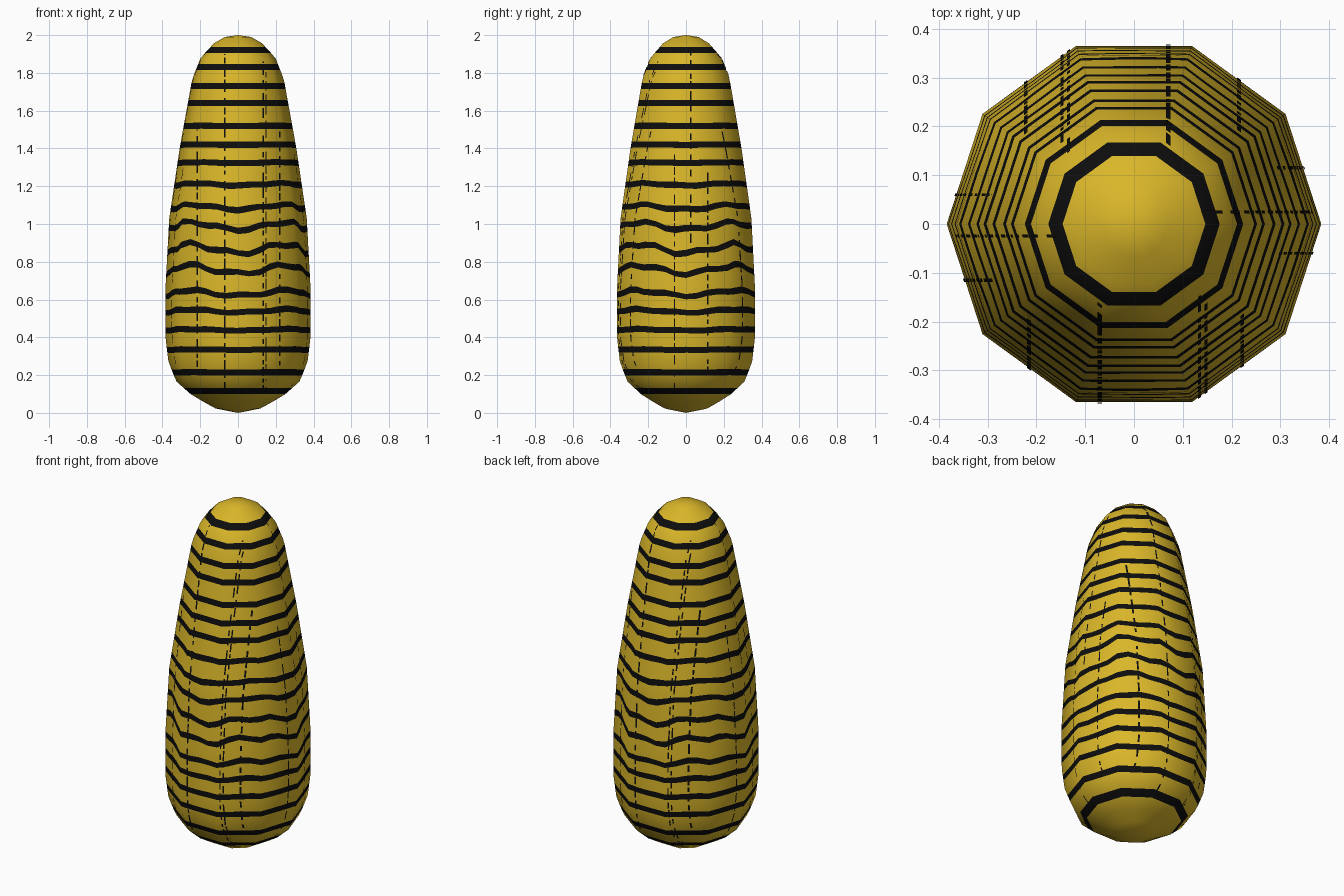
import bpy, bmesh, math, random
from mathutils import Vector

if "Cube" in bpy.data.objects:
    bpy.data.objects.remove(bpy.data.objects["Cube"])

random.seed(4)
PI = math.pi
SIDES, SUB = 10, 4
COLS = SIDES * SUB
APO = math.cos(PI / SIDES)

# Silhouette of the body: (height, corner radius)
PROFILE = [(0.0, 0.0), (0.023, 0.118), (0.09, 0.24), (0.167, 0.327), (0.27, 0.368),
           (0.40, 0.384), (0.66, 0.384), (1.03, 0.364), (1.40, 0.309), (1.765, 0.243),
           (1.88, 0.198), (1.957, 0.127), (1.99, 0.07), (2.0, 0.0)]
# Heights of the dark rings
STRIPES = [0.115, 0.215, 0.335, 0.44, 0.54, 0.635, 0.76, 0.87, 0.99, 1.09,
           1.21, 1.325, 1.42, 1.52, 1.64, 1.73, 1.83, 1.92]
HALF = 0.016


def material(name, rgb):
    m = bpy.data.materials.new(name)
    m.diffuse_color = (*rgb, 1)
    m.use_nodes = True
    m.node_tree.nodes["Principled BSDF"].inputs["Base Color"].default_value = m.diffuse_color
    return m


yellow = material("golden yellow", (0.70, 0.47, 0.022))
black = material("black", (0.004, 0.004, 0.004))


def radius(z):
    for (z0, r0), (z1, r1) in zip(PROFILE, PROFILE[1:]):
        if z <= z1:
            return r0 + (r1 - r0) * (z - z0) / (z1 - z0)
    return 0.0


def slope(z):
    a, b = max(z - 0.06, 0.0), min(z + 0.06, 2.0)
    return (radius(b) - radius(a)) / (b - a)


def normal(theta, z):
    if z < 0.001 or z > 1.999:
        return Vector((0, 0, -1 if z < 1 else 1))
    return Vector((math.cos(theta), math.sin(theta), -slope(z))).normalized()


def wave(theta, z):
    # Rings ripple most around the middle of the body
    amp = 0.024 * math.exp(-((z - 0.85) / 0.3) ** 2)
    return -amp * (math.cos(4 * theta) + 0.45 * math.cos(10 * theta + 9 * z))


def build(name, bm, mats, normals=None):
    me = bpy.data.meshes.new(name)
    for f in bm.faces:
        f.smooth = True
    bm.to_mesh(me)
    bm.free()
    for m in mats:
        me.materials.append(m)
    if normals:
        me.normals_split_custom_set_from_vertices(normals)
    ob = bpy.data.objects.new(name, me)
    bpy.context.collection.objects.link(ob)
    return ob


# Ten-sided body, with the rings cut in as black rows of faces
rows = [0.023, 0.06]
dark = set()
for i, s in enumerate(STRIPES):
    if i:
        rows.append((STRIPES[i - 1] + s) / 2)
    dark.add(len(rows))
    rows += [s - HALF, s + HALF]
rows += [1.957, 1.99]

bm = bmesh.new()
norms = []


def add(theta, z):
    side = 2 * PI / SIDES
    local = (theta % side) - side / 2
    r = radius(z) * APO / math.cos(local)
    norms.append(normal(theta, z))
    return bm.verts.new((r * math.cos(theta), r * math.sin(theta), z))


# Columns are offset a hair so the corner angle is stable under modulo
angles = [2 * PI * k / COLS + 1e-7 for k in range(COLS)]
grid = [[add(t, z + wave(t, z)) for t in angles] for z in rows]
bottom, top = add(0, 0.0), add(0, 2.0)
for i in range(len(rows) - 1):
    for k in range(COLS):
        n = (k + 1) % COLS
        f = bm.faces.new((grid[i][k], grid[i][n], grid[i + 1][n], grid[i + 1][k]))
        f.material_index = 1 if i in dark else 0
for k in range(COLS):
    n = (k + 1) % COLS
    bm.faces.new((bottom, grid[0][n], grid[0][k]))
    bm.faces.new((top, grid[-1][k], grid[-1][n]))
build("body", bm, [yellow, black], norms)


# Thin broken upright lines, each at a constant offset across one side
def depth(u, z):
    a = radius(z) * APO
    best = 9.0
    for k in range(SIDES):
        t = 2 * PI * (k + 0.5) / SIDES
        yield_y = -math.sin(t)
        if yield_y > 0.01:
            best = min(best, (a - math.cos(t) * u) / yield_y)
    return best


def depth_side(u, z):
    a = radius(z) * APO
    return min((a - math.sin(t) * u) / math.cos(t)
               for t in (2 * PI * (k + 0.5) / SIDES for k in range(SIDES))
               if math.cos(t) > 0.01)


def line(bm, u, z0, z1, width, side, turn):
    def point(v, z):
        if side:
            p = Vector((depth_side(v, z) + 0.003, v, z))
        else:
            p = Vector((v, -depth(v, z) - 0.003, z))
        return Vector((p.x * turn, p.y * turn, z))
    z = z0
    while z < z1:
        length = random.uniform(0.02, 0.06)
        a, b = u - width / 2, u + width / 2
        e = min(z + length, z1)
        bm.faces.new([bm.verts.new(point(*q)) for q in ((a, z), (b, z), (b, e), (a, e))])
        z += length + random.uniform(0.01, 0.035)


# (offset, from height, to height, width)
FRONT = [(-0.215, 0.2, 1.5, 0.008), (-0.07, 0.12, 1.9, 0.009), (0.134, 0.12, 1.86, 0.006),
         (0.148, 0.12, 1.84, 0.006), (0.222, 0.25, 1.5, 0.008)]
SIDE = [(-0.06, 0.12, 1.4, 0.006), (0.025, 0.9, 1.95, 0.006), (0.115, 0.2, 1.3, 0.007)]
bm = bmesh.new()
for turn in (1, -1):
    for spec in FRONT:
        line(bm, *spec, False, turn)
    for spec in SIDE:
        line(bm, *spec, True, turn)
build("upright_lines", bm, [black])
